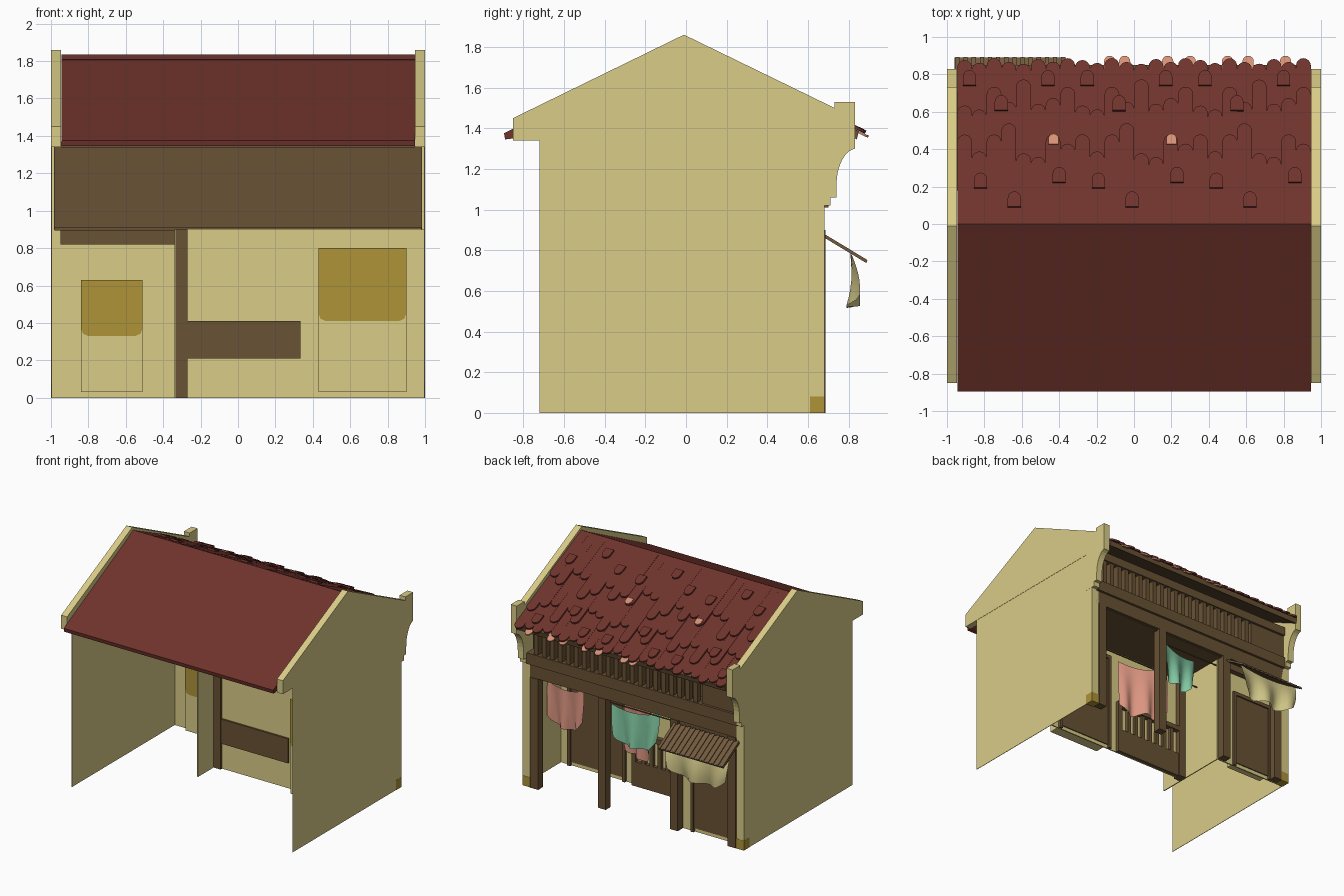
import bpy, bmesh, math, random
from mathutils import Vector

if "Cube" in bpy.data.objects:
    bpy.data.objects.remove(bpy.data.objects["Cube"])
random.seed(4)

def material(name, r, g, b):
    lin = [(c / 255 / 12.92 if c < 10 else ((c / 255 + 0.055) / 1.055) ** 2.4) for c in (r, g, b)]
    m = bpy.data.materials.new(name)
    m.diffuse_color = (*lin, 1)
    m.use_nodes = True
    m.node_tree.nodes["Principled BSDF"].inputs["Base Color"].default_value = m.diffuse_color
    return m

CREAM = material("cream_plaster", 217, 204, 135)
MUSTARD = material("mustard_plaster", 173, 147, 56)
BROWN = material("brown_wood", 105, 82, 53)
AWNING = material("awning_wood", 114, 90, 62)
RED = material("red_tile", 111, 51, 44)
PALE = material("pale_tile", 215, 146, 118)
PINK = material("pink_cloth", 218, 148, 128)
TEAL = material("teal_cloth", 132, 204, 165)
KHAKI = material("khaki_cloth", 212, 201, 138)

def finish(name, bm, mat, closed=True):
    if closed:
        bmesh.ops.recalc_face_normals(bm, faces=bm.faces)
    me = bpy.data.meshes.new(name)
    bm.to_mesh(me)
    bm.free()
    me.materials.append(mat)
    ob = bpy.data.objects.new(name, me)
    bpy.context.collection.objects.link(ob)
    return ob

def add_prism(bm, bottom, offset):
    a = [bm.verts.new(p) for p in bottom]
    b = [bm.verts.new(Vector(p) + Vector(offset)) for p in bottom]
    bm.faces.new(a)
    bm.faces.new(b[::-1])
    for i in range(len(a)):
        j = (i + 1) % len(a)
        bm.faces.new((a[i], b[i], b[j], a[j]))

def prism(name, yz, x0, x1, mat):
    bm = bmesh.new()
    add_prism(bm, [(x0, y, z) for y, z in yz], (x1 - x0, 0, 0))
    return finish(name, bm, mat)

def boxes(name, items, mat):
    bm = bmesh.new()
    for x0, x1, y0, y1, z0, z1 in items:
        add_prism(bm, [(x0, y0, z0), (x1, y0, z0), (x1, y1, z0), (x0, y1, z0)], (0, 0, z1 - z0))
    return finish(name, bm, mat)

def box(name, x0, x1, y0, y1, z0, z1, mat):
    return boxes(name, [(x0, x1, y0, y1, z0, z1)], mat)

# Side walls: thin lower sheet, thick gable with curved bracket
arc = [(0.84 - 0.1 * math.cos(t), 1.12 + 0.18 * math.sin(t))
       for t in [math.pi / 2 * (1 - i / 8) for i in range(9)]]
gable = [(-0.85, 1.34), (-0.85, 1.45), (-0.01, 1.86), (0.73, 1.5), (0.73, 1.53), (0.83, 1.53),
         (0.83, 1.3)] + arc[1:] + [(0.74, 1.06), (0.71, 1.06), (0.71, 1.02), (0.61, 1.02), (0.61, 1.34)]
for side, s in (("left", -1), ("right", 1)):
    box(side + "_wall", *sorted((s * 0.998, s * 0.994)), -0.72, 0.68, 0, 1.34, CREAM)
    prism(side + "_gable", gable, s * 0.947, s, CREAM)
    box(side + "_pilaster", *sorted((s * 0.999, s * 0.93)), 0.61, 0.68, 0.08, 1.02, CREAM)
    box(side + "_pilaster_foot", *sorted((s, s * 0.928)), 0.61, 0.682, 0, 0.08, MUSTARD)

# Street walls: shop bay forward on the left, recessed porch on the right
box("shop_wall", -0.997, -0.335, 0.605, 0.615, 0, 0.9, CREAM)
box("porch_wall", -0.335, 0.997, 0.18, 0.19, 0, 0.9, CREAM)
box("partition_wall", -0.34, -0.332, -0.04, 0.61, 0, 0.9, CREAM)

# Doors with niches showing inside
for name, x0, x1, yb, yf, top, low in (("shop_door", -0.84, -0.51, 0.52, 0.615, 0.63, 0.33),
                                       ("porch_door", 0.43, 0.9, 0.06, 0.19, 0.8, 0.41)):
    box(name + "_niche", x0, x1, yb, yf - 0.005, 0.03, top, CREAM)
    # painted upper part with rounded lower corners
    r = 0.04
    pts = [(x0, yb, top), (x0, yb, low + r), (x0 + r * 0.3, yb, low + r * 0.3), (x0 + r, yb, low),
           (x1 - r, yb, low), (x1 - r * 0.3, yb, low + r * 0.3), (x1, yb, low + r), (x1, yb, top)]
    bm = bmesh.new()
    add_prism(bm, pts, (0, -0.004, 0))
    finish(name + "_niche_paint", bm, MUSTARD)
    box(name, x0, x1, yf, yf + 0.008, 0.03, top, BROWN)
    boxes(name + "_frame", [(x0 - 0.025, x0, yf, yf + 0.02, 0, top + 0.03),
                            (x1, x1 + 0.025, yf, yf + 0.02, 0, top + 0.03),
                            (x0, x1, yf, yf + 0.02, top, top + 0.03)], BROWN)
box("shop_lintel", -0.95, -0.34, 0.58, 0.66, 0.82, 0.9, BROWN)

# Porch window with railing
box("window_inner_board", -0.335, 0.335, 0.165, 0.18, 0.21, 0.41, BROWN)
boxes("window_frame", [(-0.34, -0.27, 0.16, 0.23, 0, 0.9), (0.3, 0.34, 0.19, 0.22, 0, 0.45),
                       (-0.27, 0.3, 0.19, 0.22, 0, 0.2), (-0.27, 0.3, 0.19, 0.23, 0.4, 0.44)], BROWN)
boxes("window_balusters", [(x - 0.016, x + 0.016, 0.195, 0.22, 0.2, 0.4)
                           for x in [-0.2 + 0.072 * i for i in range(7)]], BROWN)

# Porch posts
boxes("porch_posts", [(x - 0.035, x + 0.035, 0.62, 0.685, 0, 0.9) for x in (-0.89, -0.37, 0.28, 0.89)], BROWN)

# Upper storey: ceiling, back board, beams, slats
box("upper_back_board", -0.985, 0.985, 0.57, 0.59, 0.9, 1.34, BROWN)
box("porch_ceiling", -0.98, 0.98, 0.18, 0.66, 0.895, 0.91, BROWN)
boxes("upper_beams", [(-0.95, 0.95, 0.6, 0.68, 0.9, 1.01), (-0.95, 0.95, 0.59, 0.7, 1.01, 1.1),
                      (-0.95, 0.95, 0.59, 0.7, 1.3, 1.37), (-0.95, -0.62, 0.59, 0.68, 1.1, 1.3)], BROWN)
boxes("upper_slats", [(x - 0.018, x + 0.018, 0.645, 0.69, 1.1, 1.3)
                      for x in [-0.57 + 0.072 * i for i in range(21)]], BROWN)

# Roof: plain slope, wooden under-board, ridge
W = 0.945
prism("plain_roof_slope", [(0, 1.83), (-0.895, 1.375), (-0.89, 1.345), (-0.85, 1.35), (0, 1.785)], -W, W, RED)
prism("roof_under_board", [(0, 1.783), (0.85, 1.385), (0.84, 1.345), (0, 1.745)], -W, W, BROWN)
prism("ridge_cap", [(0.03, 1.818), (0, 1.835), (-0.05, 1.808), (0, 1.79)], -W, W, RED)

# Tiled slope: layers of round-ended tiles, repeating every eight columns
SL = Vector((0, 1, -0.468)).normalized()
UP = Vector((0, 0.468, 1)).normalized()

def add_tile(bm, x, w, y0, y1, lift, thick):
    def at(px, py):
        return Vector((px, 0, 1.785)) + SL * (py / SL.y) + UP * lift
    r = w / 2
    pts = [at(x - r, y0), at(x + r, y0)]
    pts += [at(x + r * math.cos(t), y1 - r + r * math.sin(t)) for t in [math.pi * i / 8 for i in range(9)]]
    add_prism(bm, pts, UP * thick)

COLS = 24
CW = 2 * W / COLS
LAYERS = (([0.46, 0.37, 0.46, 0.52, 0.36, 0.34, 0.46, 0.41], 0.028),
          ([0.62, 0.6, 0.72, 0.64, 0.76, 0.63, 0.66, 0.72], 0.014),
          ([0.87, 0.855, 0.88, 0.86, 0.85, 0.875, 0.86, 0.88], 0.0))
bm = bmesh.new()
for ends, lift in LAYERS:
    for c in range(COLS):
        add_tile(bm, -W + (c + 0.5) * CW, CW, 0, ends[c % 8], lift + random.uniform(0, 0.004), 0.014)
finish("roof_tile_layers", bm, RED)

bm = bmesh.new()
for k in range(3):
    for x, y, lift in ((-0.82, 0.25, 0.044), (-0.4, 0.28, 0.044), (-0.19, 0.25, 0.044), (-0.64, 0.15, 0.044),
                       (-0.71, 0.67, 0.03), (-0.88, 0.81, 0.016), (-0.46, 0.81, 0.016)):
        if x + 0.63 * k < 0.9 and not (x == -0.19 and k != 0):
            add_tile(bm, x + 0.63 * k, 0.07, y - 0.08, y, lift, 0.014)
finish("loose_roof_tiles", bm, RED)

bm = bmesh.new()
for x in (-0.43, 0.2):
    add_tile(bm, x, 0.055, 0.405, 0.46, 0.046, 0.008)
for x in (-0.13, -0.05, 0.18, 0.3, 0.5, 0.61, 0.81):
    add_tile(bm, x, 0.06, 0.8, 0.9, -0.012, 0.011)
finish("pale_roof_tiles", bm, PALE)

# Shop awning with ribs
prism("shop_awning", [(0.675, 0.865), (0.68, 0.872), (0.89, 0.745), (0.887, 0.737)], -0.96, -0.37, AWNING)
bm = bmesh.new()
for i in range(14):
    add_prism(bm, [(-0.955 + i * 0.0435, y, z) for y, z in ((0.68, 0.868), (0.68, 0.88), (0.892, 0.752), (0.888, 0.74))],
              (0.022, 0, 0))
finish("awning_ribs", bm, AWNING)

# Hanging cloths: folded sheets slung between two points
def cloth(name, p0, p1, drop, mat, sag=0.04, fold=0.03, taper=0.1, lean=0.0, belly_drop=0.2):
    p0, p1 = Vector(p0), Vector(p1)
    nu, nv = 16, 6
    bm = bmesh.new()
    rows = []
    for j in range(nv + 1):
        v = j / nv
        row = []
        for i in range(nu + 1):
            u = i / nu
            p = p0.lerp(p1, 0.5 + (u - 0.5) * (1 - taper * v * v))
            belly = 4 * u * (1 - u)
            p.z -= sag * belly + v * drop * (1 - belly_drop * (1 - belly) + 0.06 * math.sin(9 * u))
            p.y += lean * math.sin(math.pi * v * 0.8) + fold * v * math.sin(u * 14)
            row.append(bm.verts.new(p))
        rows.append(row)
    for j in range(nv):
        for i in range(nu):
            bm.faces.new((rows[j][i], rows[j][i + 1], rows[j + 1][i + 1], rows[j + 1][i])).smooth = True
    return finish(name, bm, mat, closed=False)

cloth("awning_cloth", (-0.96, 0.81, 0.79), (-0.4, 0.81, 0.79), 0.25, KHAKI, sag=0.03, fold=0.035, taper=0.1, lean=0.02)
cloth("side_pink_cloth", (0.66, 0.37, 0.74), (0.99, 0.37, 0.74), 0.33, PINK)
cloth("middle_pink_cloth", (0.38, 0.26, 0.77), (0.02, 0.42, 0.76), 0.43, PINK, taper=0.05, belly_drop=0.1)
cloth("teal_cloth", (-0.15, 0.55, 0.84), (0.23, 0.63, 0.85), 0.3, TEAL, sag=0.04, taper=0.15)

# Washing lines
boxes("washing_lines", [(-0.33, 0.99, 0.366, 0.374, 0.745, 0.753), (-0.36, 0.28, 0.6, 0.608, 0.84, 0.848)], BROWN)
